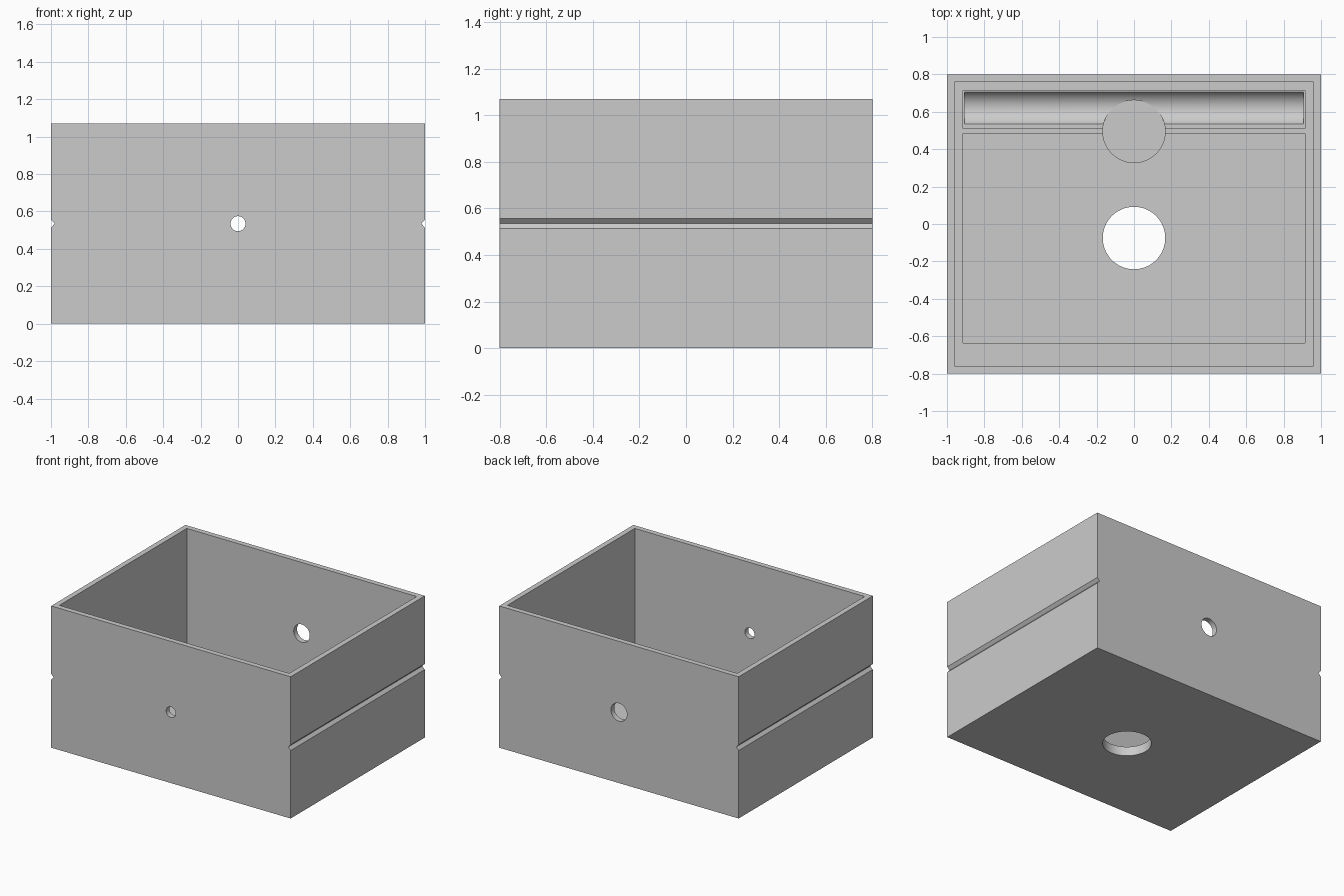
import bpy
import bmesh
from mathutils import Matrix

cube = bpy.data.objects.get("Cube")
if cube:
    bpy.data.objects.remove(cube, do_unlink=True)

GREY = (0.6, 0.6, 0.6, 1)
mat = bpy.data.materials.new("plain grey")
mat.use_nodes = True
mat.diffuse_color = GREY
mat.node_tree.nodes["Principled BSDF"].inputs["Base Color"].default_value = GREY

HEIGHT = 1.07
MID = HEIGHT / 2
LEDGE, FLOOR, LOW = 0.1, 0.07, 0.02


def make(name, bm):
    bmesh.ops.recalc_face_normals(bm, faces=bm.faces)
    mesh = bpy.data.meshes.new(name)
    bm.to_mesh(mesh)
    bm.free()
    mesh.materials.append(mat)
    obj = bpy.data.objects.new(name, mesh)
    bpy.context.collection.objects.link(obj)
    return obj


def block(name, x, y0, y1, z0, z1):
    bm = bmesh.new()
    bmesh.ops.create_cube(bm, size=1, matrix=Matrix.Translation((0, (y0 + y1) / 2, (z0 + z1) / 2))
                          @ Matrix.Diagonal((2 * x, y1 - y0, z1 - z0, 1)))
    return make(name, bm)


def rod(name, radius, length, centre, axis="Z", sides=64):
    bm = bmesh.new()
    turn = Matrix.Rotation(1.5707963, 4, axis) if axis != "Z" else Matrix()
    bmesh.ops.create_cone(bm, cap_ends=True, segments=sides, radius1=radius, radius2=radius,
                          depth=length, matrix=Matrix.Translation(centre) @ turn)
    return make(name, bm)


# Box body: front outline with a V groove on each side, extruded backwards
half = [(1, 0), (1, MID - 0.022), (0.98, MID), (1, MID + 0.022), (1, HEIGHT)]
outline = half + [(-x, z) for x, z in reversed(half)]
bm = bmesh.new()
face = bm.faces.new([bm.verts.new((x, -0.8, z)) for x, z in outline])
out = bmesh.ops.extrude_face_region(bm, geom=[face])
bmesh.ops.translate(bm, vec=(0, 1.6, 0),
                    verts=[v for v in out["geom"] if isinstance(v, bmesh.types.BMVert)])
box = make("open_box", bm)

# Trough radius from its half width and depth
w, d = 0.085, FLOOR - LOW
r = (w * w + d * d) / (2 * d)

cutters = [
    block("main_cavity", 0.96, -0.76, 0.76, LEDGE, 2),
    block("floor_recess", 0.915, -0.635, 0.485, FLOOR, 0.2),
    block("rear_recess", 0.915, 0.51, 0.715, FLOOR, 0.2),
    rod("trough", r, 1.81, (0, 0.62, LOW + r), "Y", 128),
    rod("floor_hole", 0.167, 0.6, (0, -0.075, 0)),
    rod("blind_pocket", 0.167, 0.3, (0, 0.495, LOW - 0.002 + 0.15)),
    rod("front_hole", 0.04, 0.3, (0, -0.8, MID), "X"),
    rod("back_hole", 0.067, 0.3, (0, 0.8, MID), "X"),
]

# Keep the trough cutter inside the recess width above floor level
trough = cutters[3]
bm = bmesh.new()
bm.from_mesh(trough.data)
cut = bmesh.ops.bisect_plane(bm, geom=bm.verts[:] + bm.edges[:] + bm.faces[:],
                             plane_co=(0, 0, FLOOR + 0.005), plane_no=(0, 0, 1), clear_outer=True)
bmesh.ops.holes_fill(bm, edges=[e for e in bm.edges if e.is_boundary])
bm.to_mesh(trough.data)
bm.free()

for c in cutters:
    mod = box.modifiers.new(c.name, "BOOLEAN")
    mod.operation = "DIFFERENCE"
    mod.solver = "EXACT"
    mod.object = c

# Apply the cuts and remove the cutters
bpy.context.view_layer.update()
graph = bpy.context.evaluated_depsgraph_get()
final = bpy.data.meshes.new_from_object(box.evaluated_get(graph))
box.modifiers.clear()
box.data = final
for c in cutters:
    bpy.data.objects.remove(c, do_unlink=True)

bpy.ops.object.select_all(action="DESELECT")
box.select_set(True)
bpy.context.view_layer.objects.active = box
bpy.ops.object.shade_smooth_by_angle(angle=0.5)
